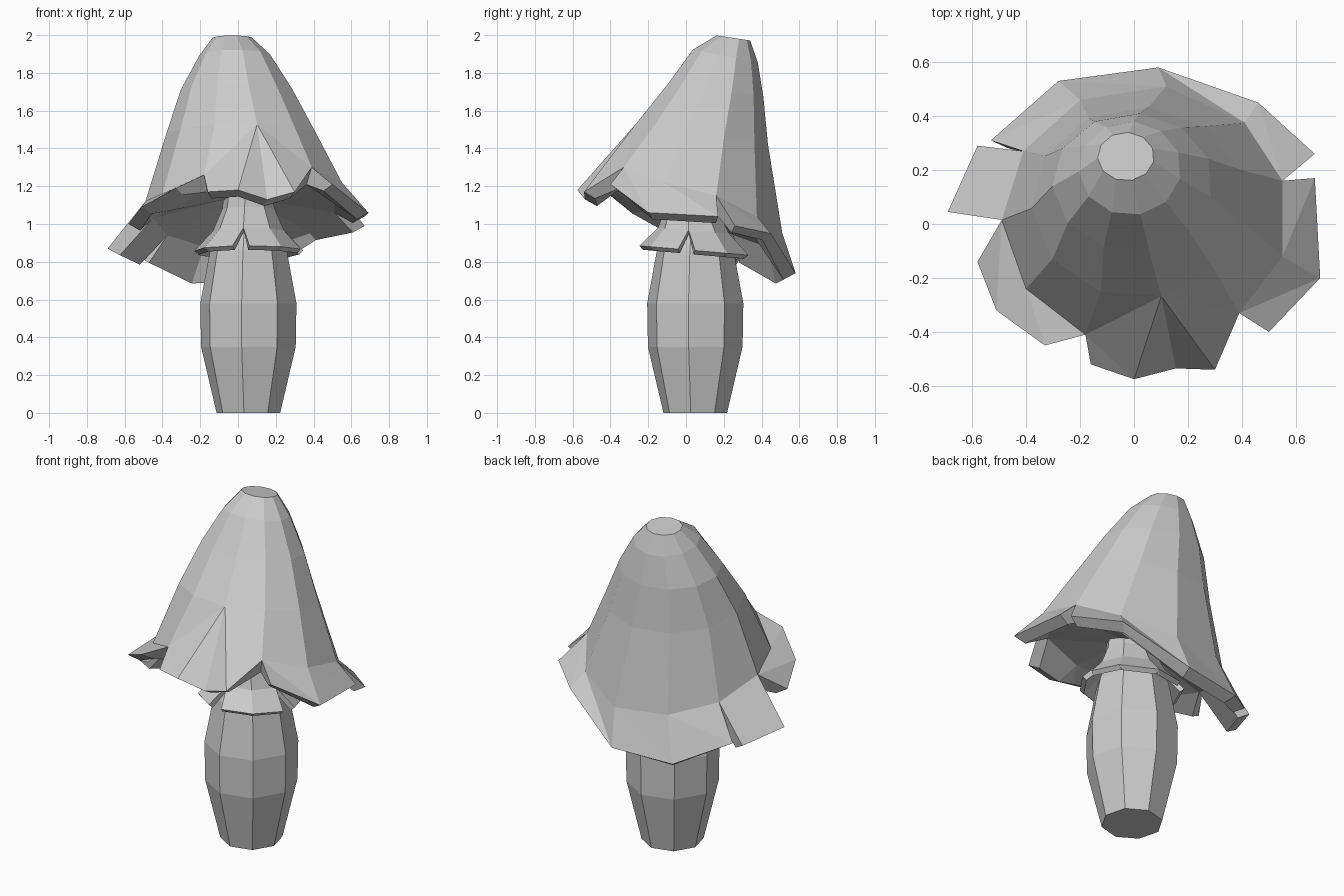
import bpy
from math import cos, sin, radians, hypot

if "Cube" in bpy.data.objects:
    bpy.data.objects.remove(bpy.data.objects["Cube"])

grey = bpy.data.materials.new("plain_grey")
grey.use_nodes = True
grey.diffuse_color = (0.6, 0.6, 0.6, 1)
grey.node_tree.nodes["Principled BSDF"].inputs["Base Color"].default_value = grey.diffuse_color


def make(name, verts, faces, thickness=0):
    mesh = bpy.data.meshes.new(name)
    mesh.from_pydata(verts, [], [list(dict.fromkeys(f)) for f in faces])
    mesh.materials.append(grey)
    obj = bpy.data.objects.new(name, mesh)
    bpy.context.collection.objects.link(obj)
    if thickness:
        shell = obj.modifiers.new("shell", "SOLIDIFY")
        shell.thickness = thickness
        shell.offset = -1
    return obj


def ring(sides, start, cx, cy, rx, ry, z, slope=0):
    """Tilted ellipse, running clockwise seen from above."""
    points = []
    for k in range(sides):
        a = radians(start - 360 * k / sides)
        points.append((cx + rx * cos(a), cy + ry * sin(a), z - slope * ry * sin(a)))
    return points


def bands(sides, rows, first=0):
    """Outward quads joining rings listed along the profile."""
    return [(first + r * sides + k, first + r * sides + (k + 1) % sides,
             first + (r + 1) * sides + (k + 1) % sides, first + (r + 1) * sides + k)
            for r in range(rows - 1) for k in range(sides)]


def tucked(p, inward, drop):
    """Matching underside point, pulled toward the cap axis and lowered."""
    dx, dy = p[0] - .03, p[1] - .05
    f = inward / hypot(dx, dy)
    return (p[0] - dx * f, p[1] - dy * f, p[2] - drop)


# Cap crown: leaning bell of four rings
N = 11
START = 249
verts = []
for cx, cy, rx, ry, z, slope in [
        (-.03, .25, .105, .09, 1.985, .15),
        (-.015, .206, .19, .174, 1.89, .19),
        (-.005, .155, .298, .255, 1.71, .13),
        (.02, .08, .4, .355, 1.475, .15)]:
    verts += ring(N, START, cx, cy, rx, ry, z, slope)
faces = bands(N, 4) + [tuple(reversed(range(N)))]

# Cap brim: the front column stops higher, at the slit apex
low = len(verts)
upper = low - N
apex = low - 1
brim = [(-.18, -.41, 1.26), (-.40, -.24, 1.16), (-.49, .015, 1.12), (-.41, .27, 1.03),
        (-.20, .46, .97), (.12, .51, .95), (.41, .375, 1.04), (.55, .16, 1.15),
        (.55, -.12, 1.22), (.39, -.33, 1.30)]
verts += brim
faces += [(upper + k, upper + k + 1, low + k + 1, low + k) for k in range(9)]
faces += [(apex, upper, low), (upper + 9, apex, low + 9)]

# Underside: closed ceiling running from the brim to the neck
under = len(verts)
verts += [tucked(p, .04, .09) for p in brim] + [(.10, -.37, 1.17)]
verts += ring(N, START, .05, .04, .11, .11, 1.13, .25)
faces += bands(N, 2, under)

# Torn flaps: solid wedges hanging from the brim, by column and rim points
flaps = [
    ([9, 10, 10, 0],
     [(.30, -.54, 1.17), (.155, -.535, 1.13), (0, -.575, 1.18), (-.16, -.52, 1.17)]),
    ([0, 1, 2], [(-.33, -.45, 1.19), (-.51, -.32, 1.09), (-.58, -.14, 1.0)]),
    ([2, 3], [(-.69, .045, .87), (-.58, .29, .82)]),
    ([3, 4, 5, 6, 7],
     [(-.53, .31, .83), (-.28, .53, .72), (.09, .58, .74), (.46, .45, .95), (.67, .26, .99)]),
    ([7, 8, 9], [(.67, .17, 1.04), (.69, -.20, 1.06), (.50, -.40, 1.21)]),
]
for cols, rim in flaps:
    n = len(rim)
    o = len(verts)
    verts += rim + [tucked(p, .065, .035) for p in rim]
    top = [low + k if k < 10 else apex for k in cols]
    bottom = [under + k for k in cols]
    outer = list(range(o, o + n))
    lip = list(range(o + n, o + 2 * n))
    for i in range(n - 1):
        # Creased upper side
        if top[i] != top[i + 1]:
            faces.append((top[i], top[i + 1], outer[i]))
        faces.append((top[i + 1], outer[i + 1], outer[i]))
        for a, b in ((outer, lip), (lip, bottom)):
            faces.append((a[i], a[i + 1], b[i + 1], b[i]))
    faces.append((top[0], outer[0], lip[0], bottom[0]))
    faces.append((outer[-1], top[-1], bottom[-1], lip[-1]))
make("cap", verts, faces)

# Stem: eight-sided barrel that narrows inside the cap
S = 8
PHASE = 262
profile = [(1.25, .11), (1.05, .12), (.86, .205), (.58, .257), (.35, .253), (0, .17)]
verts = []
for z, r in profile:
    verts += ring(S, PHASE, .055, .049, r, r, z)
faces = bands(S, len(profile)) + [tuple(reversed(range(S)))]
faces.append(tuple(range(len(verts) - S, len(verts))))
make("stem", verts, faces)

# Collar: flared skirt with split hems
verts = []
for z, r, cy in [(1.2, .125, .03), (1.08, .14, .03), (.965, .19, .04)]:
    verts += ring(S, PHASE, .055, cy, r, r, z, .08)
faces = bands(S, 3)
hem_top = 2 * S
for k in range(S):
    nxt = (k + 1) % S
    o = len(verts)
    for end, pull in ((k, 9), (nxt, -9)):
        spread = pull if end in (0, 3, 6) else 0
        a = radians(PHASE - 45 * end - spread)
        verts.append((.055 + .29 * cos(a), .043 + .29 * sin(a), .86 - .025 * sin(a)))
    faces.append((hem_top + k, hem_top + nxt, o + 1, o))
make("collar", verts, faces, 0.03)
